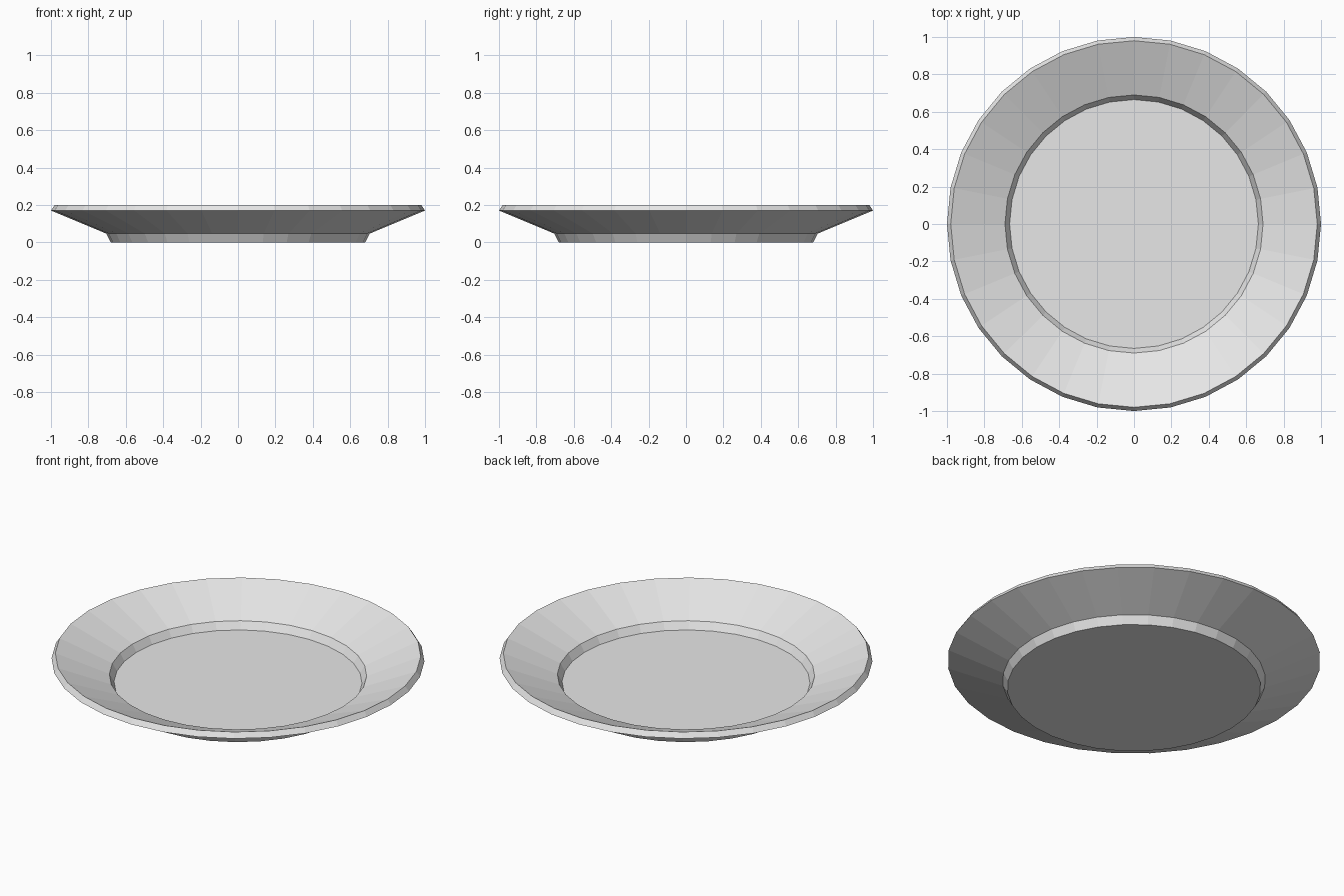
import bpy
import bmesh
from math import cos, sin, tau

cube = bpy.data.objects.get("Cube")
if cube:
    bpy.data.objects.remove(cube, do_unlink=True)

SIDES = 32

# Closed profile as (radius, height): base, foot, underside, rim, dish, well, floor
PROFILE = [(0.68, 0), (0.705, 0.047), (1, 0.17), (0.98, 0.2),
           (0.69, 0.08), (0.665, 0.037)]


def make_material(name, colour):
    mat = bpy.data.materials.new(name)
    mat.use_nodes = True
    mat.diffuse_color = colour
    mat.node_tree.nodes["Principled BSDF"].inputs["Base Color"].default_value = colour
    return mat


def lathe(name, profile, mat):
    """Revolve the profile around z and cap both ends with flat discs."""
    bm = bmesh.new()
    rings = [[bm.verts.new((r * cos(tau * i / SIDES), r * sin(tau * i / SIDES), z))
              for i in range(SIDES)] for r, z in profile]
    for low, high in zip(rings, rings[1:]):
        for i in range(SIDES):
            j = (i + 1) % SIDES
            bm.faces.new((low[i], low[j], high[j], high[i]))
    bm.faces.new(rings[0][::-1])
    bm.faces.new(rings[-1])
    bmesh.ops.recalc_face_normals(bm, faces=bm.faces)
    mesh = bpy.data.meshes.new(name)
    bm.to_mesh(mesh)
    bm.free()
    mesh.materials.append(mat)
    obj = bpy.data.objects.new(name, mesh)
    bpy.context.collection.objects.link(obj)
    return obj


# Flat-shaded plate
lathe("plate", PROFILE, make_material("light grey", (0.8, 0.8, 0.8, 1)))
